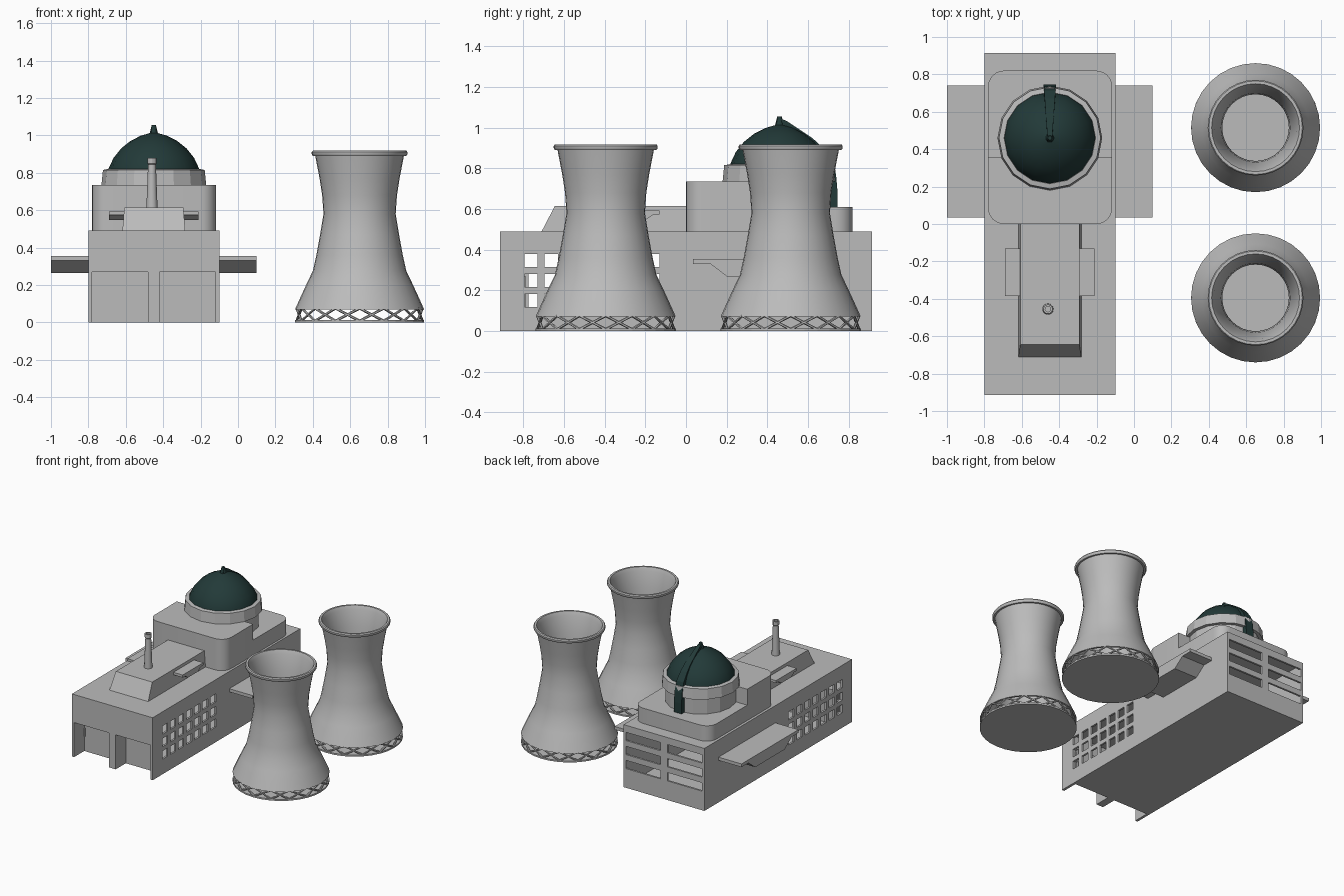
import bpy, bmesh, math
from mathutils import Vector

old = bpy.data.objects.get("Cube")
if old:
    bpy.data.objects.remove(old, do_unlink=True)


def material(name, color):
    m = bpy.data.materials.new(name)
    m.use_nodes = True
    m.diffuse_color = color
    m.node_tree.nodes["Principled BSDF"].inputs["Base Color"].default_value = color
    return m


CONCRETE = material("concrete grey", (0.5, 0.5, 0.5, 1))
GREEN = material("dark green", (0.016, 0.042, 0.04, 1))
CX, DOME_Y = -0.45, 0.46


def finish(name, bm, mat=CONCRETE, smooth=None):
    bmesh.ops.recalc_face_normals(bm, faces=bm.faces)
    mesh = bpy.data.meshes.new(name)
    bm.to_mesh(mesh)
    bm.free()
    mesh.materials.append(mat)
    ob = bpy.data.objects.new(name, mesh)
    bpy.context.collection.objects.link(ob)
    if smooth:
        bpy.ops.object.select_all(action='DESELECT')
        ob.select_set(True)
        bpy.context.view_layer.objects.active = ob
        bpy.ops.object.shade_smooth_by_angle(angle=math.radians(smooth))
    return ob


def add_box(bm, x0, x1, y0, y1, z0, z1):
    vs = bmesh.ops.create_cube(bm, size=1)["verts"]
    for v in vs:
        v.co = Vector((x0 + (v.co.x + .5) * (x1 - x0),
                       y0 + (v.co.y + .5) * (y1 - y0),
                       z0 + (v.co.z + .5) * (z1 - z0)))
    return vs


def extrude(bm, points, offset):
    """Turn a closed outline into a prism."""
    face = bm.faces.new([bm.verts.new(p) for p in points])
    new = bmesh.ops.extrude_face_region(bm, geom=[face])["geom"]
    vs = [g for g in new if isinstance(g, bmesh.types.BMVert)]
    bmesh.ops.translate(bm, verts=vs, vec=offset)


def lathe(name, profile, x, y, sides, mat=CONCRETE, smooth=None):
    """Spin a (radius, height) profile about a vertical axis."""
    bm = bmesh.new()
    vs = [bm.verts.new((x + r, y, z)) for r, z in profile]
    es = [bm.edges.new(pair) for pair in zip(vs, vs[1:])]
    bmesh.ops.spin(bm, geom=vs + es, cent=(x, y, 0), axis=(0, 0, 1),
                   angle=math.tau, steps=sides, use_duplicate=False)
    bmesh.ops.remove_doubles(bm, verts=bm.verts, dist=0.0005)
    return finish(name, bm, mat, smooth)


def cut(ob, boxes):
    bm = bmesh.new()
    for b in boxes:
        add_box(bm, *b)
    cutter = finish("cutter", bm)
    cutter.hide_render = True
    mod = ob.modifiers.new("cut", 'BOOLEAN')
    mod.operation, mod.solver, mod.object = 'DIFFERENCE', 'EXACT', cutter
    bpy.context.view_layer.objects.active = ob
    bpy.ops.object.modifier_apply(modifier=mod.name)
    bpy.data.objects.remove(cutter, do_unlink=True)


# Main hall: hollow shell, front bays, side windows, rear louvre slots
bm = bmesh.new()
add_box(bm, -.8, -.1, -.915, .915, 0, .49)
hall = finish("main_hall", bm)
cut(hall, [(-.785, -.115, -.775, .9, .015, .475)])
cut(hall, [(-.785, -.115, -.9, -.7, .285, .475)])
openings = []
for x in (-.78, -.42):
    openings.append((x, x + .3, -.95, -.79, -.05, .27))
    for z in (.15, .26, .37):
        openings.append((x, x + .3, .88, .95, z, z + .065))
for x in (-.82, -.13):
    for col in range(7):
        for row in range(3):
            y, z = -.795 + .1 * col, .118 + .098 * row
            openings.append((x, x + .05, y, y + .065, z, z + .064))
cut(hall, openings)


# Side balconies with sloped undersides, on the hall and on the upper annex
def balcony(name, x0, x1, y0, y1, z_top, lip, drop, inset, flat):
    bm = bmesh.new()
    outline = [(y0, z_top), (y0, z_top - lip), (y0 + inset, z_top - lip),
               (y0 + flat, z_top - drop), (y1 - flat, z_top - drop),
               (y1 - inset, z_top - lip), (y1, z_top - lip), (y1, z_top)]
    extrude(bm, [(x0, y, z) for y, z in outline], (x1 - x0, 0, 0))
    finish(name, bm)


for side, label in ((1, "left"), (-1, "right")):
    balcony(label + "_balcony", CX + side * .345, CX + side * .55,
            .035, .74, .355, .025, .09, .085, .17)
    balcony(label + "_annex_ledge", CX + side * .14, CX + side * .24,
            -.385, -.13, .593, .02, .045, .03, .065)

# Upper annex with sloped front and slightly leaning sides
bm = bmesh.new()
for v in add_box(bm, -.618, -.282, -.71, .02, .49, .615):
    if v.co.z > .6:
        v.co.x = CX + (v.co.x - CX) * .94
        if v.co.y < 0:
            v.co.y = -.645
finish("upper_annex", bm)

# Chimney
lathe("chimney", [(.03, .61), (.021, .845), (.025, .85), (.025, .88),
                  (.015, .88), (.015, .8), (0, .8)], -.46, -.455, 12, smooth=30)


# Stepped podium with rounded vertical corners
def podium(name, y0, y1, z0, z1, rounded):
    bm = bmesh.new()
    add_box(bm, -.78, -.117, y0, y1, z0, z1)
    edges = [e for e in bm.edges
             if abs(e.verts[0].co.z - e.verts[1].co.z) > .01
             and abs(e.verts[0].co.y - rounded) < .01]
    bmesh.ops.bevel(bm, geom=edges, offset=.085, segments=6, profile=.5,
                    affect='EDGES')
    finish(name, bm, smooth=30)


podium("podium_front", 0, .355, .49, .735, 0)
podium("podium_rear", .355, .82, .49, .61, .82)

# Dome on its drum
lathe("dome_drum", [(0, .6), (.255, .6), (.255, .735), (.28, .735), (.272, .815),
                    (.245, .82), (.24, .8), (0, .8)], CX, DOME_Y, 16, smooth=20)
lathe("dome", [(.245, .8), (.243, .82), (.215, .88), (.175, .93), (.125, .97),
               (.07, .998), (.022, 1.012), (.011, 1.055), (0, 1.055)],
      CX, DOME_Y, 16, GREEN, smooth=30)

# Curved rib down the back of the dome, widening toward its foot
path = [(.455, 1.05), (.5, 1.03), (.56, .99), (.62, .95), (.67, .905),
        (.715, .845), (.738, .77), (.745, .69), (.745, .605)]
bm = bmesh.new()
rings = []
for i, (y, z) in enumerate(path):
    a, b = path[max(i - 1, 0)], path[min(i + 1, len(path) - 1)]
    t = Vector((0, b[0] - a[0], b[1] - a[1])).normalized()
    inward = Vector((0, t.z, -t.y)) * .045
    w = .012 + .021 * (y - .455) / .29
    p = Vector((CX, y, z))
    rings.append([bm.verts.new(p + Vector((s * w, 0, 0)) + inward * k)
                  for s, k in ((-1, 0), (1, 0), (1, 1), (-1, 1))])
for r, q in zip(rings, rings[1:]):
    for k in range(4):
        bm.faces.new((r[k], r[k - 1], q[k - 1], q[k]))
bm.faces.new(rings[0])
bm.faces.new(rings[-1])
finish("dome_rib", bm, GREEN)


# Cooling towers: hollow shell, base slab and diagonal lattice
def beam(bm, p, q, r):
    d = q - p
    rot = d.to_track_quat('Z', 'Y').to_matrix().to_4x4()
    rot.translation = (p + q) / 2
    bmesh.ops.create_cone(bm, segments=6, radius1=r, radius2=r, cap_ends=True,
                          depth=d.length, matrix=rot)


shell = [(.345, .07), (.318, .13), (.286, .2), (.25, .275), (.231, .36),
         (.211, .47), (.193, .58), (.2, .68), (.214, .77), (.237, .89)]
rim = [(.25, .89), (.256, .9), (.256, .91), (.25, .918), (.235, .918), (.222, .89)]
inner = [(r - .015, z) for r, z in reversed(shell[:-1])]
for label, y in (("front", -.395), ("rear", .515)):
    lathe(label + "_tower_shell", shell + rim + inner + shell[:1], .65, y, 32, smooth=35)
    lathe(label + "_tower_base", [(0, 0), (.345, 0), (.345, .012), (0, .012)], .65, y, 32)
    bm = bmesh.new()
    bays = 16

    def node(i, r, z):
        a = math.tau * i / bays
        return Vector((.65 + r * math.sin(a), y - r * math.cos(a), z))
    for i in range(bays):
        for step in (-1, 1):
            beam(bm, node(i, .336, .008), node(i + step, .336, .075), .007)
    finish(label + "_tower_lattice", bm, smooth=40)
